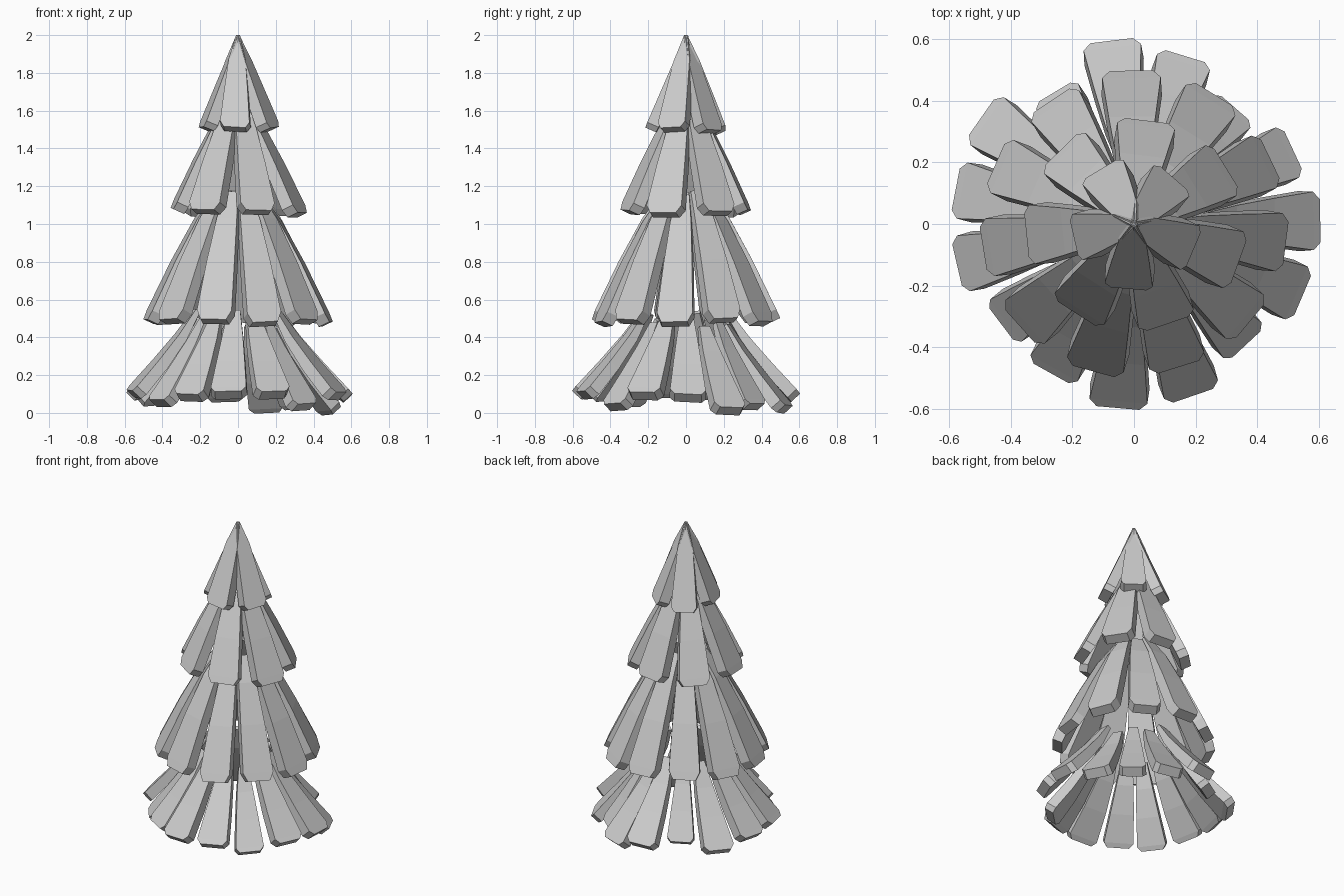
import bpy, bmesh, math, random
from mathutils import Vector

if "Cube" in bpy.data.objects:
    bpy.data.objects.remove(bpy.data.objects["Cube"])

random.seed(4)

# Rows shared by every leaf: fraction outward, width factor, thickness factor
ROWS = [(0, 0.34, 0.4), (0.27, 0.58, 0.75), (0.6, 0.8, 0.95), (0.94, 1, 1), (1, 0.74, 0.95)]

# Tier: name, leaf count, first angle, top (r, z), bottom (r, z), width, curve power
TIERS = [
    ("bottom_branches", 15, 97, (0.235, 0.53), (0.6, 0.1), 0.2, 0.9),
    ("lower_branches", 11, 91, (0.125, 1.17), (0.49, 0.495), 0.2, 1.2),
    ("upper_branches", 7, 83, (0.055, 1.64), (0.352, 1.07), 0.205, 1.15),
    ("top_branches", 5, 121, (0.003, 2.0), (0.208, 1.5), 0.165, 1.0),
]
# Hand-placed look of the bottom ring: length and lift of each leaf
REACH = [0, -.03, -.1, -.03, .005, -.005, -.065, -.01, 0, -.045, -.06, -.01, -.01, .005, -.1]
LIFT = [0, -.06, -.05, -.07, 0, .01, -.05, .015, .015, 0, -.03, .02, .01, -.02, 0]


def add_leaf(bm, angle, top, end, width, power):
    """Curved tapering plank with clipped lower corners."""
    radial = Vector((math.cos(angle), math.sin(angle), 0))
    side, up = Vector((-radial.y, radial.x, 0)), Vector((0, 0, 1))
    tilt = up * random.uniform(-0.06, 0.06)
    pts = [radial * (top[0] + (end[0] - top[0]) * f) + up * (top[1] + (end[1] - top[1]) * f ** power)
           for f, _, _ in ROWS]
    last = len(pts) - 1
    rings = []
    for i, (c, (f, w, t)) in enumerate(zip(pts, ROWS)):
        d = (pts[min(i + 1, last)] - pts[max(i - 1, 0)]).normalized()
        inward = side.cross(d)
        if inward.dot(radial) > 0:
            inward.negate()
        inward *= 0.066 * t
        if top[0] < 0.01 and i == 0:      # pinch the tree tip
            w, inward = 0.12, inward * 0.4
        s = (side + tilt) * width * w / 2
        rings.append([bm.verts.new(v) for v in
                      (c - s * 0.94, c + s * 0.94, c + s * 0.97 + inward, c - s * 0.97 + inward)])
    for a, b in zip(rings, rings[1:]):
        for k in range(4):
            m = (k + 1) % 4
            bm.faces.new((a[k], a[m], b[m], b[k]))
    bm.faces.new(rings[0])
    bm.faces.new(rings[-1])


# Four rings of overlapping leaves
for name, count, start, top, end, width, power in TIERS:
    bm = bmesh.new()
    for i in range(count):
        a = math.radians(start - 360 * i / count)
        if count == 15:
            dr, dz = REACH[i], LIFT[i]
        else:
            dr, dz = random.uniform(-0.015, 0.01), random.uniform(-0.015, 0.015)
        wide = width * (1 + dr * 1.5)
        add_leaf(bm, a, (top[0], top[1] + (dz if count > 5 else 0)), (end[0] + dr, end[1] + dz), wide, power)
    bmesh.ops.recalc_face_normals(bm, faces=bm.faces)
    me = bpy.data.meshes.new(name)
    bm.to_mesh(me)
    bm.free()
    bpy.context.collection.objects.link(bpy.data.objects.new(name, me))
